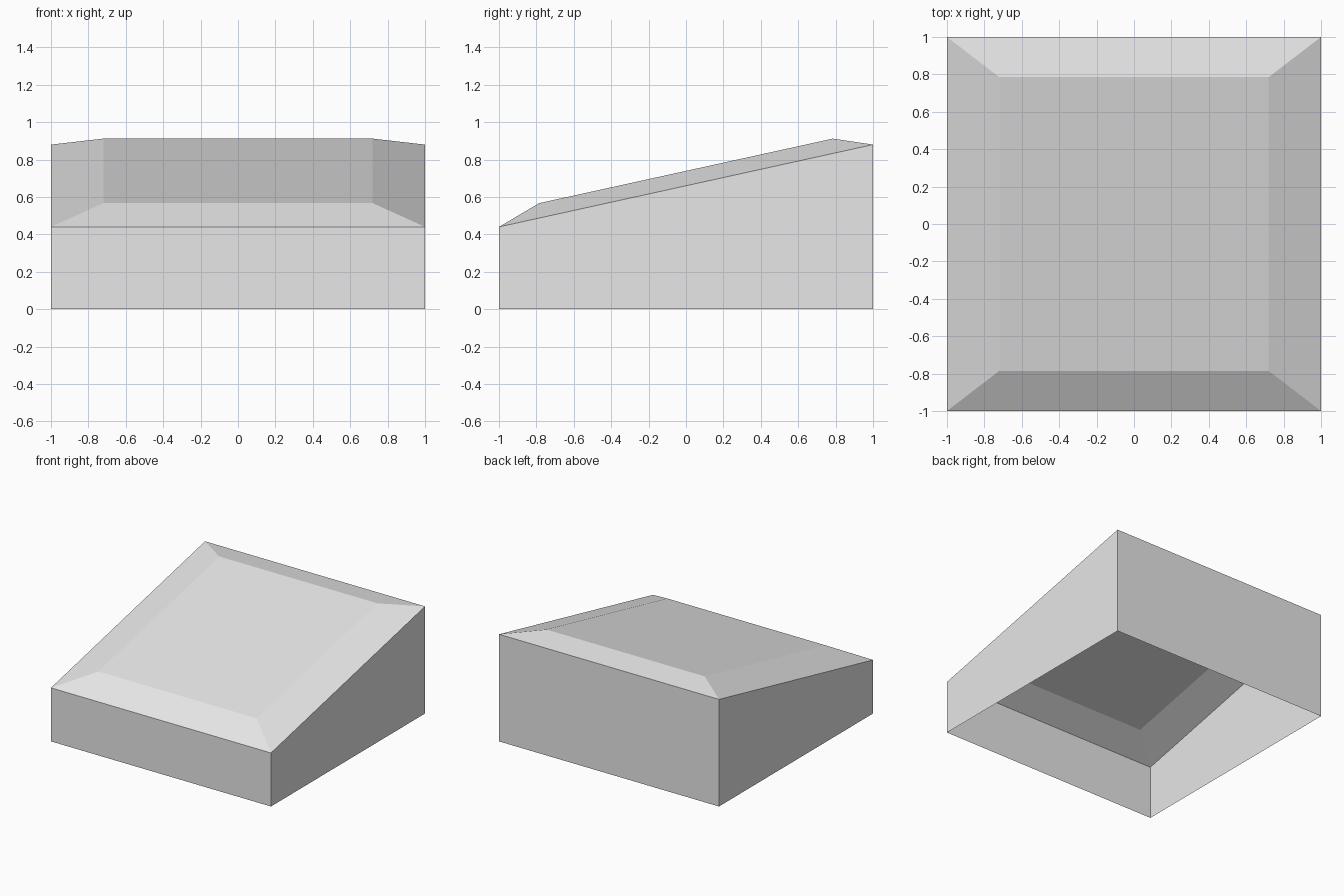
import bpy
import bmesh

cube = bpy.data.objects.get("Cube")
if cube:
    bpy.data.objects.remove(cube, do_unlink=True)

grey = bpy.data.materials.new("light_grey")
grey.use_nodes = True
colour = (0.8, 0.8, 0.8, 1)
grey.diffuse_color = colour
grey.node_tree.nodes["Principled BSDF"].inputs["Base Color"].default_value = colour


def ring(bm, half_x, half_y, front_z, back_z):
    """Rectangle of vertices that slopes from front to back."""
    corners = [(-1, -1), (1, -1), (1, 1), (-1, 1)]
    return [bm.verts.new((sx * half_x, sy * half_y, front_z if sy < 0 else back_z))
            for sx, sy in corners]


def shell(name, loops, capped):
    """Join the rings with flat faces, optionally closing the last one."""
    bm = bmesh.new()
    rings = [ring(bm, *loop) for loop in loops]
    for low, high in zip(rings, rings[1:]):
        for i in range(4):
            j = (i + 1) % 4
            bm.faces.new((low[i], low[j], high[j], high[i]))
    if capped:
        bm.faces.new(rings[-1])
    mesh = bpy.data.meshes.new(name)
    bm.to_mesh(mesh)
    bm.free()
    mesh.materials.append(grey)
    obj = bpy.data.objects.new(name, mesh)
    bpy.context.collection.objects.link(obj)
    return obj


base = (1, 1, 0, 0)
rim = (1, 1, 0.44, 0.88)
plateau = (0.72, 0.785, 0.567, 0.912)

# Thin side walls, open underneath
shell("side_walls", [base, rim], False)

# Sloping top with bevelled border
shell("sloped_top", [rim, plateau], True)
